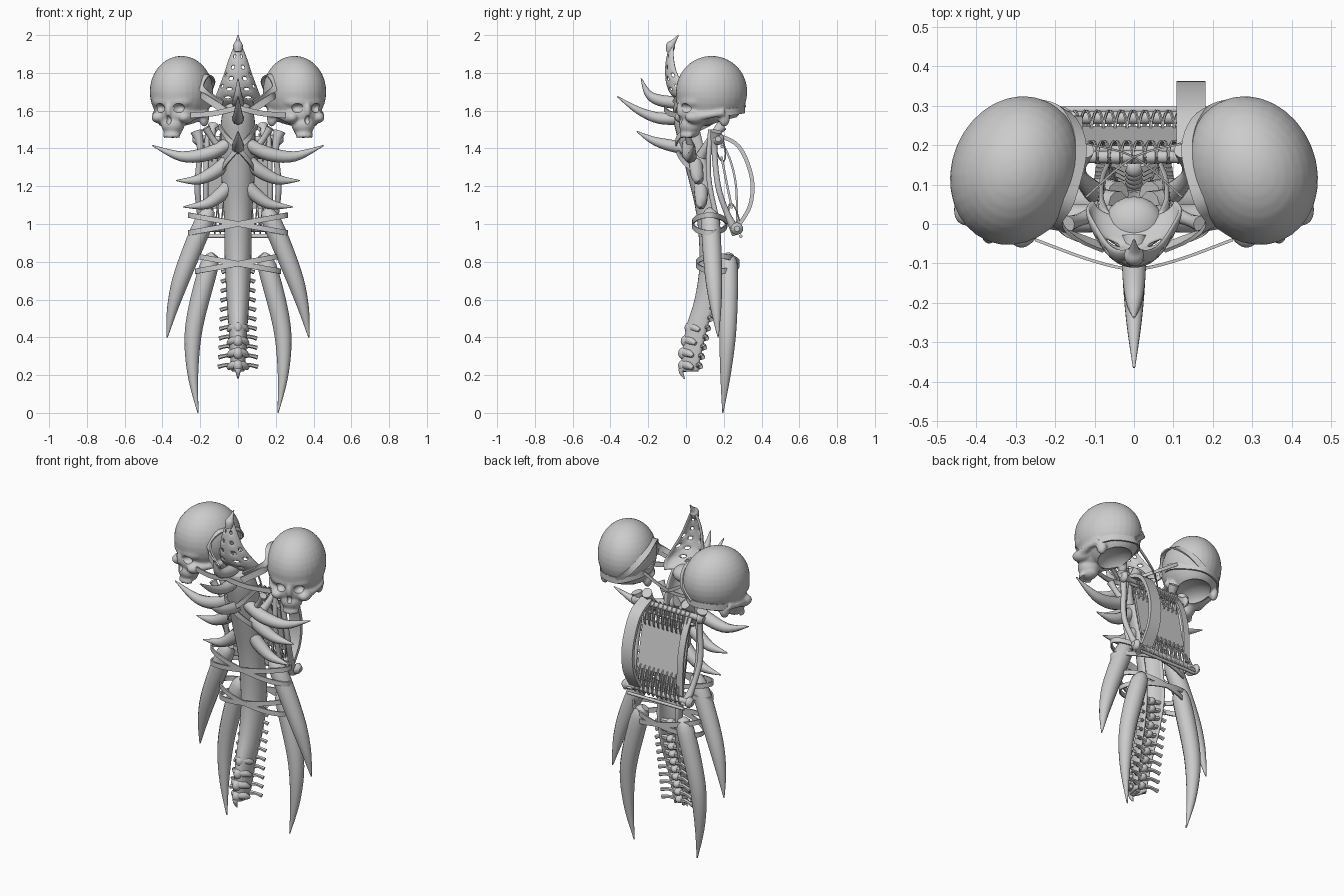
import bpy, bmesh, math
from mathutils import Vector, Matrix

cube = bpy.data.objects.get("Cube")
if cube:
    bpy.data.objects.remove(cube, do_unlink=True)

bone = bpy.data.materials.new("bone_grey")
bone.use_nodes = True
bone.diffuse_color = (0.6, 0.6, 0.6, 1)
bone.node_tree.nodes["Principled BSDF"].inputs["Base Color"].default_value = (0.6, 0.6, 0.6, 1)
SIDES = ((1, "left"), (-1, "right"))


def add_object(name, mesh):
    obj = bpy.data.objects.new(name, mesh)
    bpy.context.collection.objects.link(obj)
    return obj


def finish(name, bm, angle=45):
    bmesh.ops.recalc_face_normals(bm, faces=bm.faces)
    mesh = bpy.data.meshes.new(name)
    bm.to_mesh(mesh)
    bm.free()
    mesh.materials.append(bone)
    mesh.shade_smooth()
    mesh.set_sharp_from_angle(angle=math.radians(angle))
    return add_object(name, mesh)


def spline(pts, steps, closed=False):
    n, out = len(pts), []
    for i in range(n if closed else n - 1):
        if closed:
            a, b, c, d = (pts[(i + k) % n] for k in (-1, 0, 1, 2))
        else:
            a, b, c, d = pts[max(i - 1, 0)], pts[i], pts[i + 1], pts[min(i + 2, n - 1)]
        for k in range(steps):
            t = k / steps
            out.append(0.5 * (2 * b + (c - a) * t + (2 * a - 5 * b + 4 * c - d) * t * t
                              + (3 * b - a - 3 * c + d) * t ** 3))
    return out if closed else out + [pts[-1]]


def tube_into(bm, pts, radii, ref=(0, 1, 0), sides=10, flat=1, closed=False, steps=5):
    """Sweep a section along a smooth path; width follows ref, flat thins it."""
    if not isinstance(radii, (list, tuple)):
        radii = [radii] * len(pts)
    path = spline([Vector((*p, r)) for p, r in zip(pts, radii)], steps, closed)
    n, rings = len(path), []
    for i, p in enumerate(path):
        nxt = path[(i + 1) % n] if closed else path[min(i + 1, n - 1)]
        prv = path[i - 1] if closed else path[max(i - 1, 0)]
        tan = (nxt - prv).to_3d().normalized()
        wide = Vector(ref)
        wide = (wide - tan * wide.dot(tan)).normalized()
        thin = tan.cross(wide)
        ring = []
        for k in range(sides):
            a = math.tau * (k + 0.5) / sides
            ring.append(bm.verts.new(p.to_3d() + (wide * math.cos(a) + thin * math.sin(a) * flat) * p.w))
        rings.append(ring)
    for i in range(n if closed else n - 1):
        r, q = rings[i], rings[(i + 1) % n]
        for k in range(sides):
            j = (k + 1) % sides
            bm.faces.new((r[k], r[j], q[j], q[k]))
    if not closed:
        bm.faces.new(rings[0])
        bm.faces.new(rings[-1])


def tube(name, pts, radii, **kw):
    bm = bmesh.new()
    tube_into(bm, pts, radii, **kw)
    return finish(name, bm)


def strap(name, pts, half_width, ref=(0, 0, 1), closed=False):
    return tube(name, pts, half_width * 1.41, ref=ref, sides=4, flat=0.28, closed=closed)


def ball(bm, centre, size, seg=20):
    m = Matrix.Translation(centre) @ Matrix.Diagonal((*size, 1))
    bmesh.ops.create_uvsphere(bm, u_segments=seg, v_segments=seg // 2 + 2, radius=1, matrix=m)


def shell(name, rows, arc, cols, steps, thick, holes=()):
    """Loft an open-backed shell from rows of z, front y, half width, depth."""
    bm = bmesh.new()
    grid = []
    for z, y, w, d in spline([Vector(r) for r in rows], steps):
        angles = [math.radians(arc) * (2 * k / cols - 1) for k in range(cols + 1)]
        grid.append([bm.verts.new((w * math.sin(a), y + d * (1 - math.cos(a)), z)) for a in angles])
    for i in range(len(grid) - 1):
        for k in range(cols):
            if (i, k) not in holes:
                bm.faces.new((grid[i][k], grid[i][k + 1], grid[i + 1][k + 1], grid[i + 1][k]))
    obj = finish(name, bm)
    mod = obj.modifiers.new("thickness", 'SOLIDIFY')
    mod.thickness = thick
    mod.offset = -1
    if holes:
        obj.modifiers.new("rounding", 'SUBSURF').levels = 1
    return obj


# Hollow body running from the neck down to the tail
body_rows = [(1.62, -.07, .075, .08), (1.54, -.065, .09, .1), (1.42, -.035, .092, .1), (1.25, .01, .088, .09),
             (1.05, .055, .075, .08), (.8, .072, .07, .09), (.6, .045, .06, .09), (.45, 0, .05, .09),
             (.3, -.022, .042, .08), (.22, -.022, .033, .07)]
shell("body_shell", body_rows, 105, 16, 4, 0.012)
bm = bmesh.new()
ball(bm, (0, 0, 1.6), (.075, .07, .05))
finish("neck_cap", bm)

# Perforated crest sweeping back to a flared lower edge
holes = {(i, k) for i in (3, 6, 9, 12, 15) for k in (3, 6)} | {(i, k) for i in (8, 11) for k in (1, 8)}
shell("crest", [(1.95, -.085, .018, .02), (1.88, -.105, .048, .04), (1.8, -.112, .075, .065),
                (1.72, -.1, .105, .1), (1.66, -.06, .125, .1), (1.61, .01, .11, .05)], 90, 10, 4, 0.012, holes)
tube("crest_tip", [(0, -.088, 1.91), (0, -.08, 1.945), (0, -.066, 1.965), (0, -.04, 2)], [.02, .026, .014, .003])

# Vertebrae with side processes, and bumps on the front of the tail
bm = bmesh.new()
for i in range(11):
    z = .25 + i * .05
    y = .06 + .085 * min(1, i / 8)
    ball(bm, (0, y, z), (.026, .028, .022), 10)
    for s, _ in SIDES:
        tube_into(bm, [(s * .02, y, z), (s * .06, y + .012, z + .004), (s * (.105 - .002 * i), y + .02, z - .006)],
                  [.018, .01, .012], sides=6, steps=2)
finish("vertebrae", bm)
bm = bmesh.new()
for z, y in ((.25, -.008), (.315, -.008), (.38, .006), (.45, .026)):
    ball(bm, (0, y, z), (.026, .034, .034), 12)
    for s, _ in SIDES:
        tube_into(bm, [(0, y, z + .005), (s * .032, y + .022, z), (s * .052, y + .045, z - .014)],
                  [.026, .022, .01], sides=8, steps=3)
finish("tail_bumps", bm)
tube("tail_hook", [(0, .02, .25), (0, -.025, .225), (0, -.008, .18)], [.03, .016, .003])

# Three curved spikes on the centre line
for i, pts in enumerate(([(0, -.03, 1.64), (0, -.14, 1.655), (0, -.2, 1.69), (0, -.237, 1.77)],
                         [(0, -.02, 1.56), (0, -.14, 1.56), (0, -.25, 1.6), (0, -.364, 1.675)],
                         [(0, 0, 1.4), (0, -.1, 1.42), (0, -.18, 1.445), (0, -.26, 1.49)])):
    tube(f"front_spike_{i + 1}", pts, [.034, .03, .02, .003], ref=(1, 0, 0))


# Skull sculpted from fused ellipsoids, with sockets and base carved out
bm = bmesh.new()
ball(bm, (0, .006, 0), (.163, .193, .19), 32)
ball(bm, (0, -.1, -.05), (.118, .084, .06))
ball(bm, (0, -.095, -.115), (.1, .08, .075))
ball(bm, (0, -.115, -.175), (.062, .062, .055))
ball(bm, (0, -.168, -.095), (.02, .026, .045))
ball(bm, (0, -.115, -.21), (.046, .052, .035))
for s, _ in SIDES:
    ball(bm, (s * .075, -.115, -.135), (.04, .06, .034))
    tube_into(bm, [(s * .095, -.1, -.13), (s * .13, -.04, -.12), (s * .135, .02, -.11)], [.026, .018, .024])
    ball(bm, (s * .12, .03, -.14), (.026, .03, .045))
    for k in range(4):
        a = .2 + k * .38
        ball(bm, (s * .042 * math.sin(a), -.12 - .045 * math.cos(a), -.232), (.009, .009, .016), 8)
skull = finish("skull_left", bm)
bm = bmesh.new()
for s, _ in SIDES:
    ball(bm, (s * .057, -.2, -.087), (.037, .07, .029))
ball(bm, (0, -.195, -.15), (.018, .04, .026))
ball(bm, (0, .07, -.2), (.12, .12, .085))
cutter = finish("skull_cutter", bm)
cutter.hide_render = True
mod = skull.modifiers.new("fuse", 'REMESH')
mod.mode = 'VOXEL'
mod.voxel_size = 0.007
mod = skull.modifiers.new("soften", 'SMOOTH')
mod.iterations = 6
mod = skull.modifiers.new("carve", 'BOOLEAN')
mod.operation = 'DIFFERENCE'
mod.object = cutter
carved = bpy.data.meshes.new_from_object(skull.evaluated_get(bpy.context.evaluated_depsgraph_get()))
carved.shade_smooth()
carved.set_sharp_from_angle(angle=math.radians(40))
skull.modifiers.clear()
skull.data = carved
bpy.data.objects.remove(cutter, do_unlink=True)
for s, side in SIDES:
    head = skull if s == 1 else add_object("skull_right", carved)
    head.location = (s * .302, .13, 1.7)
    head.rotation_euler.z = s * math.radians(22)


def around_head(s, x, y, z):
    """Point just off the cranium in a direction given in the turned head frame."""
    d = Vector((x, y, z)).normalized()
    p = Matrix.Rotation(math.radians(22), 3, 'Z') @ Vector((.17 * d.x, .006 + .2 * d.y, .197 * d.z))
    return (s * (.302 + p.x), .13 + p.y, 1.7 + p.z)


for s, side in SIDES:
    # Side claws and the two pairs of long tusks
    claws = ([(.05, .015, 1.425), (.16, .015, 1.372), (.3, .03, 1.358), (.454, .045, 1.416)],
             [(.04, .05, 1.35), (.11, .055, 1.285), (.21, .065, 1.235), (.327, .07, 1.23)],
             [(.04, .075, 1.215), (.09, .08, 1.157), (.17, .08, 1.105), (.29, .08, 1.09)])
    for i, pts in enumerate(claws):
        tube(f"claw_{side}_{i + 1}", [(s * x, y, z) for x, y, z in pts], [.034, .037, .027, .003])
    for name, pts in (("outer", [(.14, .13, 1.075), (.18, .13, 1.01), (.29, .145, .74), (.345, .158, .56), (.375, .17, .4)]),
                      ("inner", [(.12, .22, .835), (.155, .225, .77), (.232, .222, .46), (.24, .21, .22), (.212, .195, 0)])):
        tube(f"{name}_tusk_{side}", [(s * x, y, z) for x, y, z in pts], [.022, .05, .047, .03, .003], sides=14)
    tube(f"collar_bone_{side}", [(s * .17, .0, 1.51), (s * .14, .01, 1.46), (s * .09, .03, 1.39)], [.022, .016, .022])

    # Skull harness
    strap(f"head_band_{side}", [(s * .07, -.06, 1.6)] + [around_head(s, *d) for d in
          ((-1, -.5, -.1), (-1, .5, -.3), (0, 1, -.5), (.8, .6, -.6), (1, 0, -.7))], .018)
    strap(f"head_diagonal_{side}", [(s * .08, -.06, 1.64)] + [around_head(s, *d) for d in
          ((-1, -.5, .1), (-1, -.1, .5), (-.8, .6, .3), (-.4, 1, -.1), (.1, 1, -.5))], .016, ref=(s, .6, .3))
    strap(f"brow_strap_{side}", [(s * .25, -.04, 1.575), (s * .13, -.085, 1.585), (s * .04, -.11, 1.605),
                                 (0, -.11, 1.615)], .014)
    strap(f"neck_strap_{side}", [around_head(s, -.8, .7, -.3), (0, .17, 1.56), (s * -.12, .07, 1.5)], .009)
    strap(f"chest_strap_{side}", [(s * .1, .03, 1.52), (s * .06, -.04, 1.46), (0, -.05, 1.4),
                                  (s * -.06, -.01, 1.33), (s * -.095, .06, 1.27)], .013)

    # Crossing bindings around the tusks
    for name, z0, y0, rx, ry, tilt in (("upper", 1.0, .125, .26, .09, .18), ("lower", .79, .168, .225, .112, .18)):
        ring = [math.tau * k / 16 for k in range(16)]
        strap(f"{name}_binding_{side}", [(rx * math.cos(a), y0 + ry * math.sin(a), z0 + s * tilt * rx * math.cos(a))
                                         for a in ring], .014, closed=True)

    # Side bones of the back frame
    tube(f"frame_bone_{side}", [(s * .22, .16, 1.49), (s * .2, .15, 1.4), (s * .215, .17, 1.2), (s * .2, .22, 1.05),
                                (s * .18, .27, .95)], [.032, .017, .016, .017, .03])
    tube(f"frame_rod_{side}", [(s * .16, .13, 1.5), (s * .17, .12, 1.25), (s * .17, .17, 1.0)], .014)
    tube(f"shoulder_bone_{side}", [(s * .13, .19, 1.52), (s * .14, .13, 1.45), (s * .1, .08, 1.36)], [.03, .018, .028])

# Back frame: crossbars, laced panel and cords
for name, y, z, half in (("upper", .17, 1.45, .24), ("lower", .27, .975, .235)):
    xs = (-1, -.9, -.75, 0, .75, .9, 1)
    tube(f"{name}_crossbar", [(half * x, y, z) for x in xs], [.015, .033, .018, .017, .018, .033, .015])
    tube(f"{name}_thin_rod", [(-.19, y + .02, z - .04), (.19, y + .02, z - .04)], .009)
bm = bmesh.new()
bmesh.ops.create_cube(bm, size=1, matrix=Matrix.Translation((0, .215, 1.22)) @ Matrix.Rotation(.2, 4, 'X')
                      @ Matrix.Diagonal((.31, .012, .28, 1)))
finish("back_panel", bm)
bm = bmesh.new()
for (y0, z0), (y1, z1) in (((.17, 1.475), (.195, 1.33)), ((.275, .95), (.237, 1.11))):
    axis = Vector((0, y1 - y0, z1 - z0)) / 2
    out = Vector((0, .024, 0))
    for i in range(20):
        mid = Vector((-.145 + i * .015, (y0 + y1) / 2, (z0 + z1) / 2))
        skew = Vector((.008 * (-1) ** i, 0, 0))
        tube_into(bm, [mid + (axis + skew) * math.cos(a) + out * math.sin(a)
                       for a in (math.tau * k / 8 for k in range(8))],
                  .004, ref=(1, 0, 0), sides=5, closed=True, steps=2)
finish("lacing", bm)

# Carrying straps
strap("wide_carry_strap", [(.145, .17, 1.47), (.145, .28, 1.41), (.145, .347, 1.25), (.145, .34, 1.1),
                           (.145, .27, .98)], .037, ref=(1, 0, 0))
strap("narrow_carry_strap", [(-.15, .17, 1.46), (-.15, .23, 1.35), (-.15, .265, 1.2), (-.15, .27, 1.0)],
      .02, ref=(1, 0, 0))
